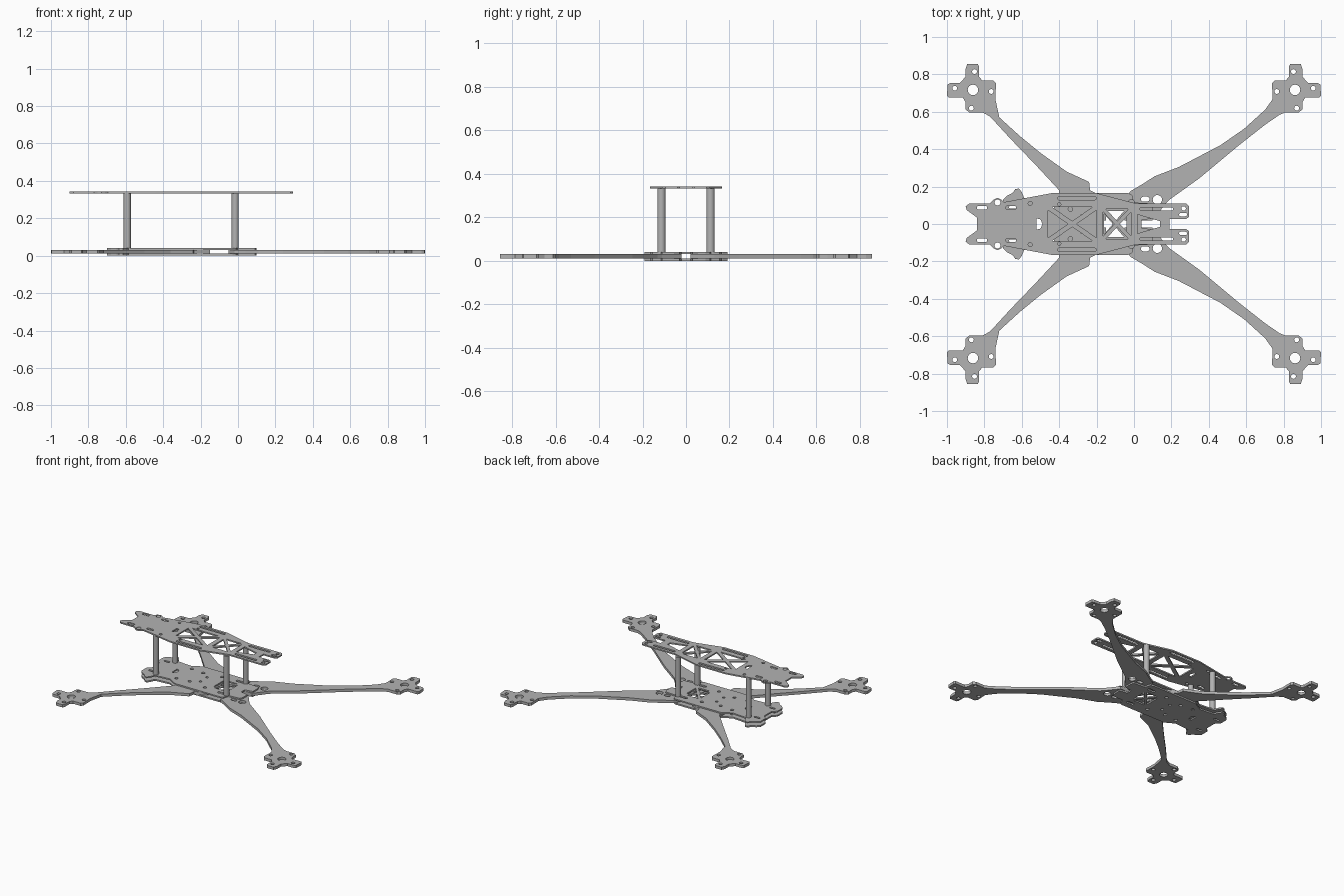
import bpy
from math import cos, sin, pi, radians

if "Cube" in bpy.data.objects:
    bpy.data.objects.remove(bpy.data.objects["Cube"])

grey = bpy.data.materials.new("plain_grey")
grey.use_nodes = True
grey.diffuse_color = (0.45, 0.45, 0.45, 1)
grey.node_tree.nodes["Principled BSDF"].inputs["Base Color"].default_value = grey.diffuse_color


# Outline helpers, all in hundredths of a unit
def circle(x, y, r, n=16):
    return [(x + r * cos(2 * pi * i / n), y + r * sin(2 * pi * i / n)) for i in range(n)]


def slot(x0, x1, y, r):
    turn = [pi * i / 6 for i in range(7)]
    return ([(x1 + r * sin(a), y - r * cos(a)) for a in turn]
            + [(x0 - r * sin(a), y + r * cos(a)) for a in turn])


def flip(points, sx=1, sy=1):
    return [(x * sx, y * sy) for x, y in points]


def closed_half(half):
    return half + flip(half[::-1], sy=-1)


def both_sides(holes):
    return holes + [flip(h, sy=-1) for h in holes]


def truss(x, w, h, gap):
    """Four triangular openings that leave an X of struts."""
    side = [(x - w, gap), (x - w, h - gap * h / w), (x - w * gap / h * 1.4, 0)]
    side = [(x - w, h - gap), (x - gap * w / h, 0), (x - w, gap - h)]
    top = [(x - w + gap * w / h, h), (x + w - gap * w / h, h), (x, gap)]
    return [side, [(2 * x - a, b) for a, b in side], top, flip(top, sy=-1)]


def plate(name, outline, holes, z0, z1):
    curve = bpy.data.curves.new(name, "CURVE")
    curve.dimensions = "2D"
    curve.fill_mode = "BOTH"
    curve.extrude = (z1 - z0) / 2
    for loop in [outline] + holes:
        spline = curve.splines.new("POLY")
        spline.points.add(len(loop) - 1)
        for p, (x, y) in zip(spline.points, loop):
            p.co = (x / 100, y / 100, 0, 1)
        spline.use_cyclic_u = True
        spline.use_smooth = False
    temp = bpy.data.objects.new(name + "_curve", curve)
    bpy.context.collection.objects.link(temp)
    bpy.context.view_layer.update()
    graph = bpy.context.evaluated_depsgraph_get()
    mesh = bpy.data.meshes.new_from_object(temp.evaluated_get(graph))
    bpy.data.objects.remove(temp)
    for v in mesh.vertices:
        v.co.z += (z0 + z1) / 2
    mesh.materials.clear()
    mesh.materials.append(grey)
    mesh.shade_flat()
    obj = bpy.data.objects.new(name, mesh)
    bpy.context.collection.objects.link(obj)
    return obj


# Motor mount outline around its centre, for an arm leaving down and to the right
mount = [(5, -12), (-2, -12), (-4, -10.5), (-4, -6.5), (-5.5, -4), (-13, -4),
         (-13.9, -3), (-13.5, 3), (-12, 3.7), (-7, 3.7), (-4, 7), (-4, 11),
         (-3, 13.9), (2.5, 13.9), (3.3, 12.5), (3.3, 7), (5, 5), (11, 5),
         (12.3, 3.5), (12, -5)]
mount_holes = [circle(0, 0, 2.8, 24)]
for k in range(4):
    a = radians(85 + 90 * k)
    mount_holes.append(circle(9.8 * cos(a), 9.8 * sin(a), 1.3))


def place(points, sx):
    return [(sx * (x - 86.1), y + 71.7) for x, y in points]


# Arms: left-right pairs differ, each is mirrored across the centre line
rear_root = [(-72, 57), (-61, 47), (-50, 38), (-36, 28), (-24, 22.5), (-23.5, 18),
             (-15, 14), (-15, 2), (-40, 2), (-40, 18), (-53, 32), (-66, 45.5), (-77, 57.5)]
front_root = [(70, 61), (59, 51), (46, 42), (24, 30.5), (11, 25.5), (4, 21), (-2, 17.5),
              (-5, 12), (-5, 2), (10, 2), (17, 11), (19, 13), (35, 24.5), (56, 42),
              (70, 53), (78, 58.5)]
for label, sx, root, extra in (("right", -1, front_root, [circle(12.5, 13, 2.5), slot(5, 7, 13.3, 1.3)]),
                               ("left", 1, rear_root, [])):
    side = "positive_x" if sx < 0 else "negative_x"
    for sy, end in ((1, "back"), (-1, "front")):
        loops = [place(h, sx) for h in mount_holes] + extra
        plate(f"{end}_arm_{side}", flip(place(mount, sx) + root, sy=sy),
              [flip(h, sy=sy) for h in loops], 0.011, 0.031)

# Two base plates that clamp the arms
base = closed_half([(-67, 4), (-70, 7), (-70, 13), (-68, 15), (-65, 16.5), (-63.5, 18.6), (-61.5, 19),
                    (-60, 17), (-58.5, 13.5), (-47, 12.5), (-40, 16.5), (-3, 16.5),
                    (-1, 15.5), (0, 11.5), (9, 11), (10, 9), (10, 3), (4, 2)])
base_holes = both_sides([slot(-66, -63, 9, 0.8), circle(-44, 9, 1.2), circle(-34, 8, 1.2),
                         circle(-20, 10, 1.2), circle(-28, 4, 1), slot(-8, -4, 11, 1)])
base_holes += [[(-52, -3), (-50, -2.5), (-49, 0), (-50, 2.5), (-52, 3)]] + truss(-10, 6, 7, 1.5)
plate("lower_base_plate", base, base_holes, 0, 0.011)
plate("upper_base_plate", base, base_holes, 0.031, 0.041)

# Top deck with truss openings, strap slots and bolt holes
deck = closed_half([(-84, 3.5), (-89.5, 7.5), (-90, 9.5), (-88, 11), (-77, 11), (-75, 13),
                    (-73, 14), (-71, 13), (-69.5, 11.7), (-44, 16.5), (-20, 16.5),
                    (1, 11), (28, 11), (29.5, 9.5), (29.5, 4), (28, 2.7), (19, 2.7)])
deck_holes = both_sides([slot(-83, -79.5, 8.7, 1), slot(-67.5, -64, 8.7, 1),
                         circle(-73, 11.5, 1.6), circle(-55.5, 11, 1.1),
                         slot(-40, -21, 13.8, 0.9), circle(-40, 10.5, 0.9),
                         slot(4, 20, 8, 0.9), circle(26.5, 8.3, 1.2), slot(25, 27.5, 5, 0.9)])
deck_holes += [[(-52, -3), (-50, -2.5), (-49, 0), (-50, 2.5), (-52, 3)]]
deck_holes += truss(-33, 13, 9, 1.6) + truss(-9, 7.5, 8, 1.6)
deck_holes += [[(2, 5), (2, -5), (14, -1.5), (14, 1.5)]]
plate("top_deck", deck, deck_holes, 0.333, 0.343)

# Round standoffs between base and deck
for x, place_name in ((-0.592, "negative_x"), (-0.015, "positive_x")):
    for y, end in ((-0.113, "front"), (0.113, "back")):
        bpy.ops.mesh.primitive_cylinder_add(vertices=24, radius=0.019, depth=0.292,
                                            location=(x, y, 0.187))
        post = bpy.context.object
        post.name = f"{end}_standoff_{place_name}"
        post.data.materials.append(grey)
        bpy.ops.object.shade_smooth_by_angle()
